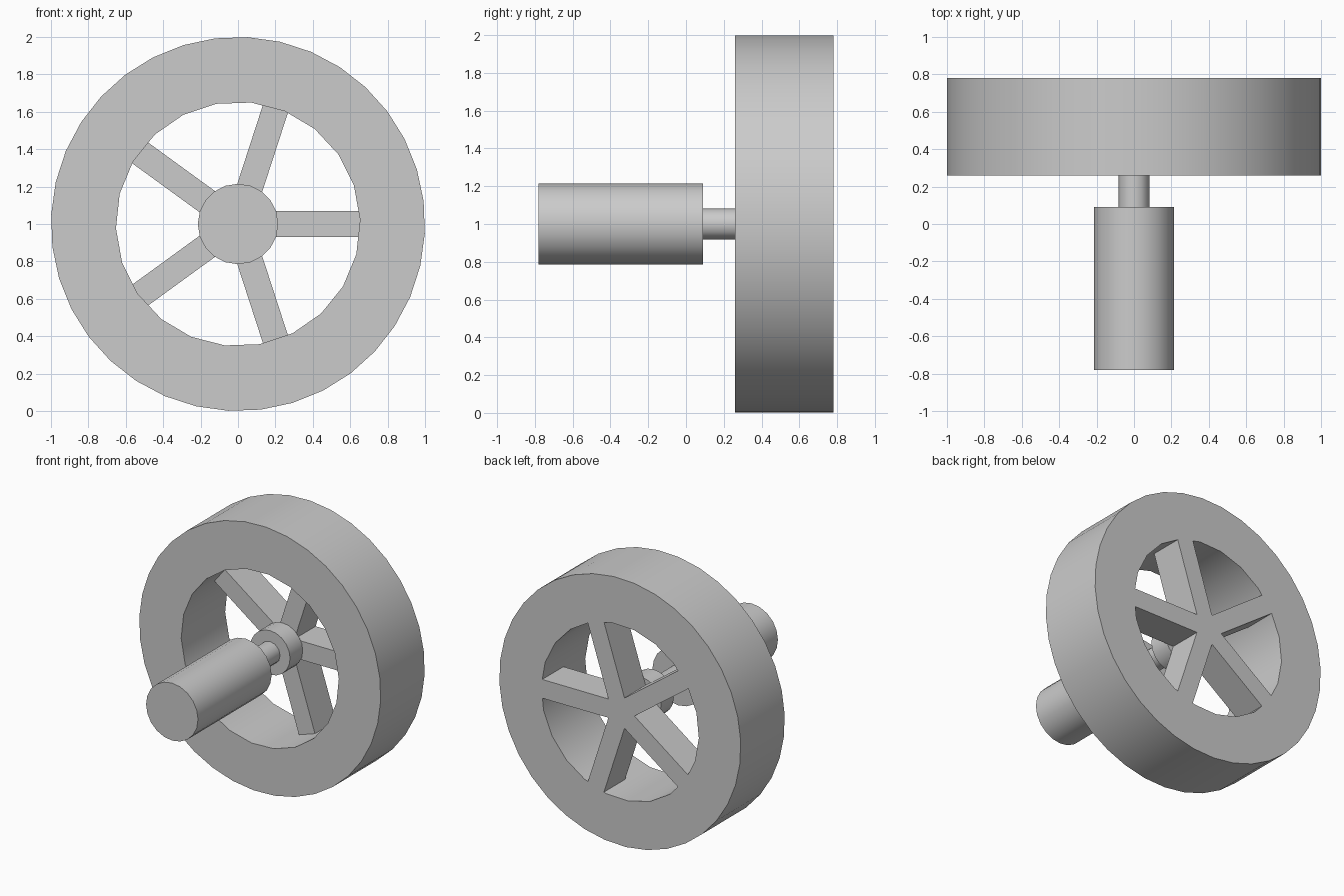
import bpy, bmesh
from math import sin, cos, radians, pi

cube = bpy.data.objects.get("Cube")
if cube:
    bpy.data.objects.remove(cube, do_unlink=True)

GREY = (0.6, 0.6, 0.6, 1)
grey = bpy.data.materials.new("plain grey")
grey.use_nodes = True
grey.diffuse_color = GREY
grey.node_tree.nodes["Principled BSDF"].inputs["Base Color"].default_value = GREY


def circle(radius, sides, phase=0.0):
    """Points of a regular outline in the x-z plane."""
    angles = [radians(phase) + 2 * pi * i / sides for i in range(sides)]
    return [(radius * cos(a), radius * sin(a)) for a in angles]


def extrude(name, loops, y0, y1):
    """Solid along y from an outline; a second loop becomes a hole."""
    bm = bmesh.new()
    ends = ([], [])
    for loop in loops:
        rings = []
        for y, edges in zip((y0, y1), ends):
            ring = [bm.verts.new((x, y, z)) for x, z in loop]
            edges += [bm.edges.new((ring[i - 1], v)) for i, v in enumerate(ring)]
            rings.append(ring)
        a, b = rings
        for i in range(len(loop)):
            bm.faces.new((a[i - 1], a[i], b[i], b[i - 1]))
    for edges in ends:
        if len(loops) == 1:
            bm.faces.new([e.verts[0] for e in edges])
        else:
            bmesh.ops.triangle_fill(bm, edges=edges, normal=(0, 1, 0))
    bmesh.ops.recalc_face_normals(bm, faces=bm.faces)
    mesh = bpy.data.meshes.new(name)
    bm.to_mesh(mesh)
    bm.free()
    mesh.materials.append(grey)
    obj = bpy.data.objects.new(name, mesh)
    obj.location.z = 1.0
    bpy.context.collection.objects.link(obj)
    bpy.ops.object.select_all(action='DESELECT')
    obj.select_set(True)
    bpy.context.view_layer.objects.active = obj
    bpy.ops.object.shade_smooth_by_angle(angle=radians(40))
    return obj


def spoke_star(count, half, reach):
    """Outline of radiating spokes joined at the middle."""
    points = []
    crotch = half / sin(pi / count)
    for i in range(count):
        a = 2 * pi * i / count
        for side in (-half, half):
            points.append((reach * cos(a) - side * sin(a),
                           reach * sin(a) + side * cos(a)))
        a += pi / count
        points.append((crotch * cos(a), crotch * sin(a)))
    return points


# Wheel: thick rim, with five spokes in its rear half
extrude("rim", [circle(1.0, 36, 7), circle(0.653, 22, 2)], 0.26, 0.78)
extrude("spokes", [spoke_star(5, 0.07, 0.66)], 0.53, 0.78)

# Hub, axle and motor body in front of the wheel
extrude("hub", [circle(0.165, 20)], 0.38, 0.53)
extrude("axle", [circle(0.083, 12)], 0.08, 0.39)
extrude("motor_body", [circle(0.215, 20)], -0.78, 0.09)
